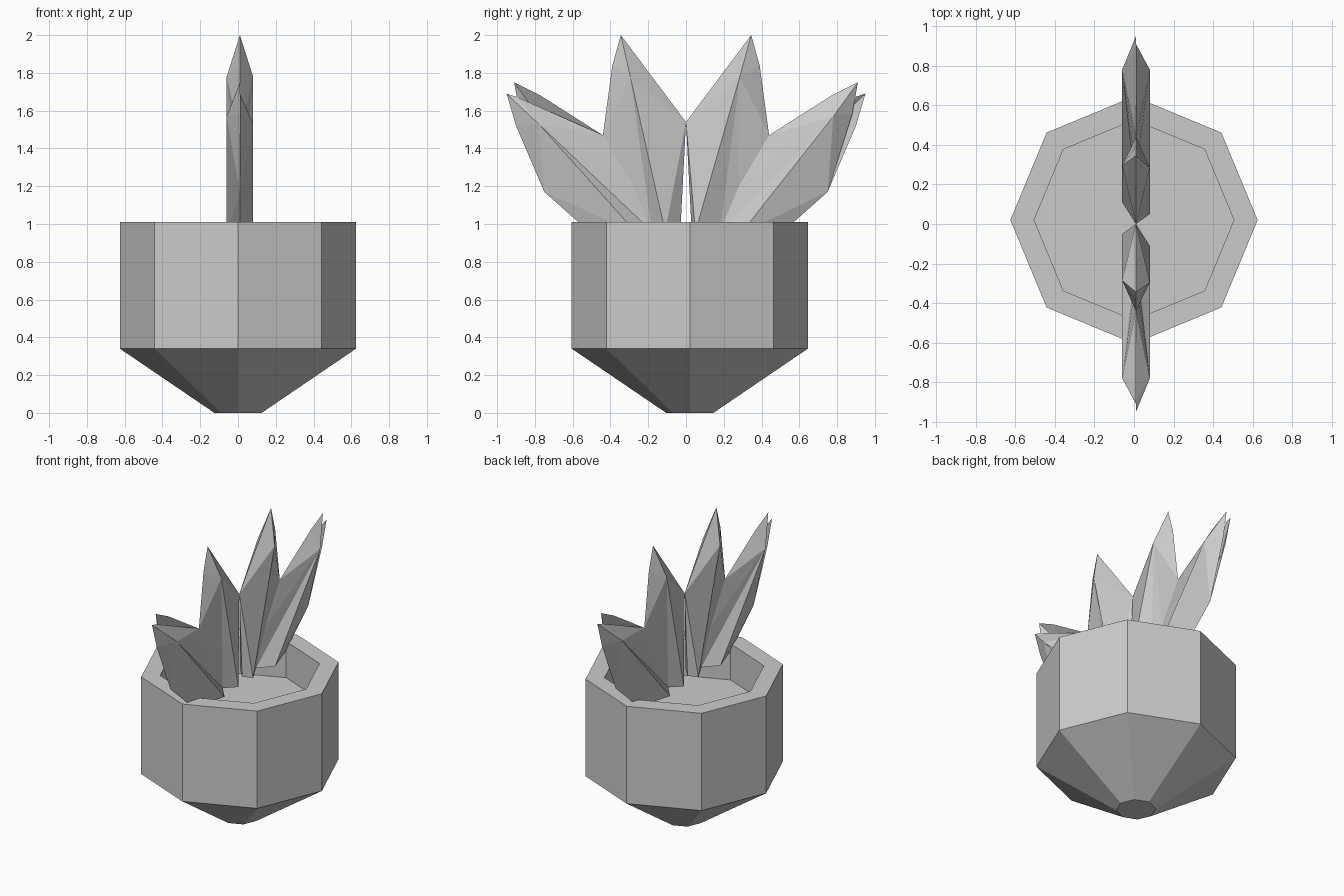
import bpy, bmesh
from math import cos, sin, pi

if "Cube" in bpy.data.objects:
    bpy.data.objects.remove(bpy.data.objects["Cube"], do_unlink=True)

grey = bpy.data.materials.new("plain grey")
grey.use_nodes = True
grey.diffuse_color = (0.6, 0.6, 0.6, 1)
grey.node_tree.nodes["Principled BSDF"].inputs["Base Color"].default_value = (0.6, 0.6, 0.6, 1)


def finish(bm, name):
    bmesh.ops.remove_doubles(bm, verts=bm.verts, dist=0.0005)
    bmesh.ops.recalc_face_normals(bm, faces=bm.faces)
    mesh = bpy.data.meshes.new(name)
    bm.to_mesh(mesh)
    bm.free()
    mesh.materials.append(grey)
    obj = bpy.data.objects.new(name, mesh)
    bpy.context.collection.objects.link(obj)
    return obj


def make_pot(name, profile, sides=8):
    """Stack eight-sided rings and cap the foot and the soil floor."""
    bm = bmesh.new()
    rings = [[bm.verts.new((r * cos(2 * pi * i / sides), r * sin(2 * pi * i / sides), z))
              for i in range(sides)] for r, z in profile]
    for low, high in zip(rings, rings[1:]):
        for i in range(sides):
            j = (i + 1) % sides
            bm.faces.new((low[i], low[j], high[j], high[i]))
    bm.faces.new(rings[0])
    bm.faces.new(rings[-1])
    return finish(bm, name)


def half_leaf(bm, outline, ridge, side, turn):
    """Raise a folded half from a flat outline to a ridge on one side."""
    def vert(x, p):
        return bm.verts.new((CENTRE + turn * x, turn * p[0], p[1]))
    edge = [vert(0, p) for p in outline]
    base, top = [vert(side * THICK, p) for p in ridge]
    owner = [base if p[1] < 1.1 else top for p in outline]
    for i in range(len(edge)):
        j = (i + 1) % len(edge)
        if owner[i] is owner[j]:
            bm.faces.new((edge[i], edge[j], owner[i]))
        else:
            bm.faces.new((edge[i], edge[j], owner[j]))
            bm.faces.new((edge[i], owner[j], owner[i]))


# Hollow pot with tapering foot and sunken floor
pot = make_pot("pot", [(0.125, 0), (0.625, 0.34), (0.625, 1.01), (0.505, 1.01), (0.505, 0.76)])
pot.location.y = 0.02

# Outlines are (y, z) pairs; each half leaf has its own ridge
CENTRE, THICK = 0.01, 0.07
inner_base = [(-0.18, 0.96), (-0.28, 1.2), (-0.44, 1.47)]
inner = inner_base + [(-0.39, 1.84), (-0.345, 2.0), (-0.24, 1.86), (0, 1.54), (-0.03, 0.96)]
outer_low = [(-0.75, 1.17), (-0.57, 1.01), (-0.5, 0.95)]
outer_near = inner_base + [(-0.89, 1.67), (-0.95, 1.69), (-0.9, 1.52)] + outer_low
outer_far = inner_base + [(-0.77, 1.68), (-0.91, 1.75), (-0.88, 1.58)] + outer_low

for turn, place in ((1, "front"), (-1, "back")):
    bm = bmesh.new()
    half_leaf(bm, inner, [(-0.11, 0.96), (-0.295, 1.78)], 1, turn)
    half_leaf(bm, inner, [(-0.05, 0.96), (-0.285, 1.78)], -1, turn)
    finish(bm, place + "_inner_leaf")
    bm = bmesh.new()
    half_leaf(bm, outer_near, [(-0.26, 0.95), (-0.78, 1.53)], 1, turn)
    half_leaf(bm, outer_far, [(-0.29, 0.95), (-0.78, 1.57)], -1, turn)
    finish(bm, place + "_outer_leaf")
